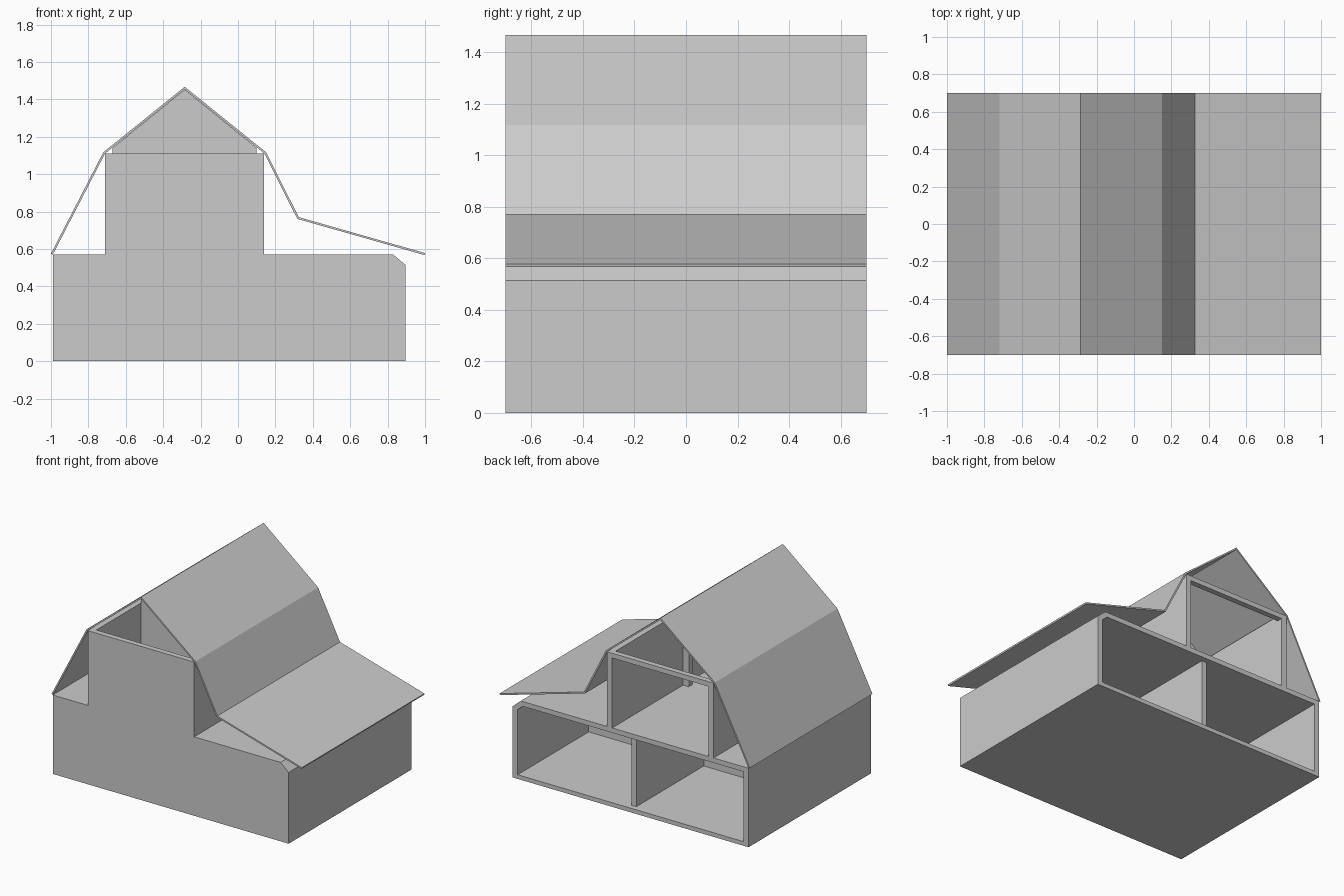
import bpy, bmesh

if "Cube" in bpy.data.objects:
    bpy.data.objects.remove(bpy.data.objects["Cube"])

Y0, Y1 = -0.70, 0.70      # front and back planes
T = 0.04                  # wall thickness


def prism(name, profile, y0, y1):
    """Extrude an (x, z) profile from y0 to y1."""
    bm = bmesh.new()
    face = bm.faces.new([bm.verts.new((x, y0, z)) for x, z in profile])
    ext = bmesh.ops.extrude_face_region(bm, geom=[face])
    verts = [v for v in ext["geom"] if isinstance(v, bmesh.types.BMVert)]
    bmesh.ops.translate(bm, verts=verts, vec=(0, y1 - y0, 0))
    bmesh.ops.recalc_face_normals(bm, faces=bm.faces)
    return finish(name, bm)


def finish(name, bm):
    mesh = bpy.data.meshes.new(name)
    bm.to_mesh(mesh)
    bm.free()
    obj = bpy.data.objects.new(name, mesh)
    bpy.context.collection.objects.link(obj)
    return obj


def block(name, x0, x1, z0, z1, y0, y1):
    return prism(name, [(x0, z0), (x1, z0), (x1, z1), (x0, z1)], y0, y1)


# Front wall: wide ground storey, narrow upper storey, chamfered right corner
prism("front_wall", [(-0.99, 0), (0.895, 0), (0.895, 0.515), (0.83, 0.57),
                     (0.14, 0.57), (0.14, 1.11), (-0.71, 1.11),
                     (-0.71, 0.57), (-0.99, 0.57)], Y0, Y0 + T)

# Floors
F = Y0 + T
block("ground_floor", -0.99, 0.895, 0, 0.03, F, Y1)
prism("upper_floor", [(-0.99, 0.535), (0.815, 0.535), (0.855, 0.50),
                      (0.895, 0.515), (0.83, 0.57), (-0.99, 0.57)], F, Y1)

# Side walls of both storeys
block("lower_left_wall", -0.99, -0.95, 0.03, 0.535, F, Y1)
prism("lower_right_wall", [(0.855, 0.03), (0.895, 0.03), (0.895, 0.515),
                           (0.855, 0.50)], F, Y1)
block("upper_left_wall", -0.71, -0.67, 0.57, 1.11, F, Y1)
block("upper_right_wall", 0.10, 0.14, 0.57, 1.11, F, Y1)

# Tie beam across the open back
block("back_tie_beam", -0.67, 0.10, 1.075, 1.11, Y1 - T, Y1)

# Inner walls: lower cross wall, lower divider, upper gable wall with doorway
block("lower_cross_wall", -0.95, 0.855, 0.03, 0.535, -0.15, -0.11)
block("lower_divider", -0.065, -0.025, 0.03, 0.535, -0.11, Y1 - T)
prism("upper_gable_wall", [(-0.67, 0.57), (-0.16, 0.57), (-0.16, 0.98),
                           (0.055, 0.98), (0.055, 0.57), (0.10, 0.57),
                           (0.10, 1.14), (-0.285, 1.452), (-0.67, 1.14)],
      -0.15, -0.11)

# Roof: one thin folded sheet
line = [(-1.0, 0.575), (-0.72, 1.117), (-0.285, 1.467), (0.15, 1.117),
        (0.325, 0.77), (1.0, 0.578)]
bm = bmesh.new()
rows = [[bm.verts.new((x, y, z)) for y in (Y0, Y1)] for x, z in line]
for a, b in zip(rows, rows[1:]):
    bm.faces.new((a[0], b[0], b[1], a[1]))
roof = finish("roof", bm)
solid = roof.modifiers.new("thickness", 'SOLIDIFY')
solid.thickness = 0.011
solid.offset = -1
solid.use_even_offset = True
